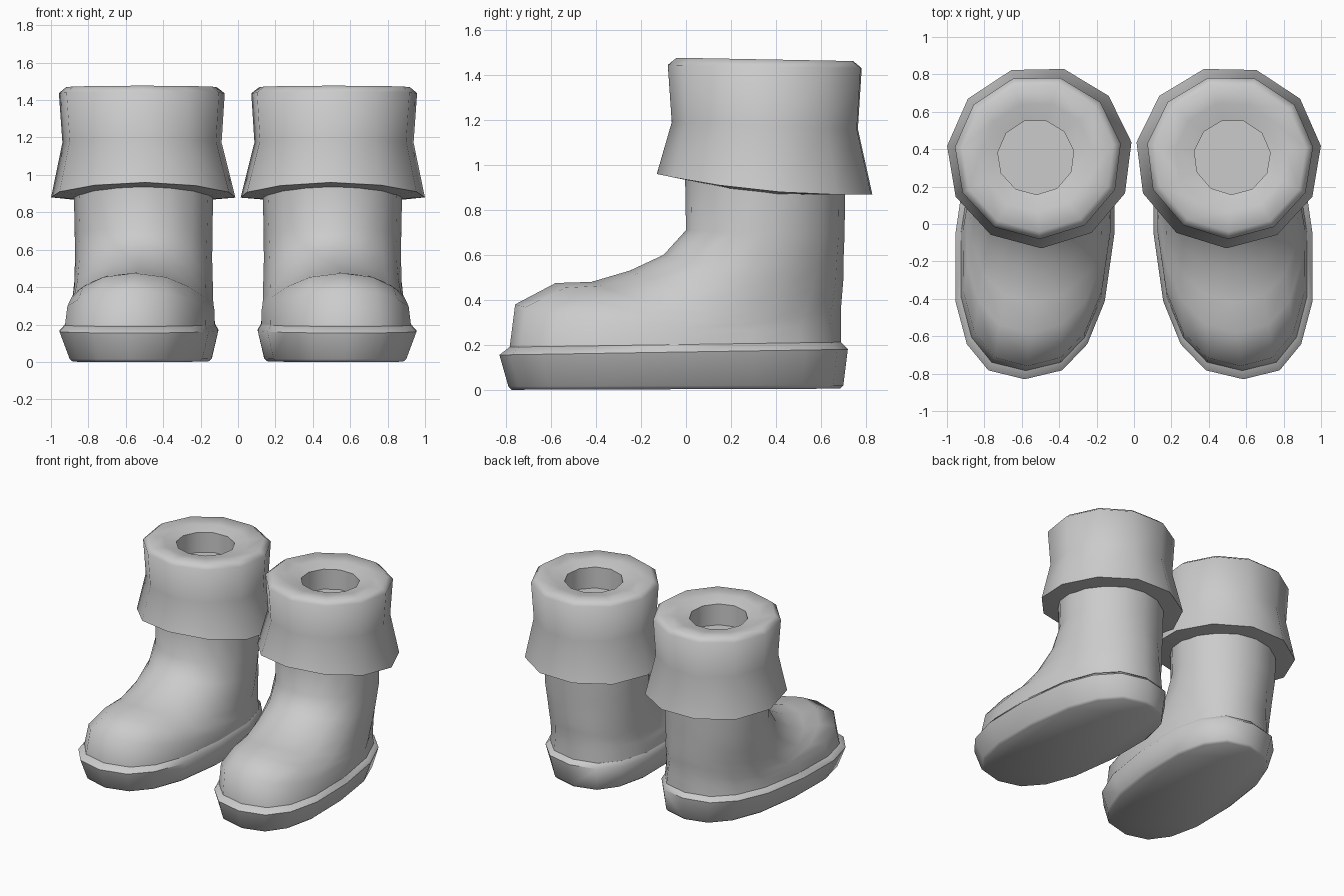
import bpy, bmesh, math

cube = bpy.data.objects.get("Cube")
if cube:
    bpy.data.objects.remove(cube, do_unlink=True)

grey = bpy.data.materials.new("plain_grey")
grey.use_nodes = True
GREY = (0.6, 0.6, 0.6, 1)
grey.diffuse_color = GREY
grey.node_tree.nodes["Principled BSDF"].inputs["Base Color"].default_value = GREY


def power(v, e):
    return math.copysign(abs(v) ** e, v)


def ring(cx, half_width, front, back, n=2.0, skew=0.0, droop=0.0, count=16, phase=0.0):
    """Rounded outline between front and back (y, z) points.
    skew turns the toe outward, droop lowers the sides."""
    (yf, zf), (yb, zb) = front, back
    points = []
    for i in range(count):
        a = math.tau * i / count + phase
        t = (power(math.sin(a), 2 / n) + 1) / 2
        x = cx + half_width * power(math.cos(a), 2 / n) + skew * (0.5 - t)
        z = zf + (zb - zf) * t - droop * math.cos(a) ** 2
        points.append((x, yf + (yb - yf) * t, z))
    return points


def loft(name, rings, side, angle):
    """Skin a stack of rings and close both ends."""
    bm = bmesh.new()
    loops = [[bm.verts.new((side * x, y, z)) for x, y, z in r] for r in rings]
    count = len(loops[0])
    for low, high in zip(loops, loops[1:]):
        for i in range(count):
            j = (i + 1) % count
            bm.faces.new((low[i], low[j], high[j], high[i]))
    bm.faces.new(loops[0])
    bm.faces.new(loops[-1])
    bmesh.ops.recalc_face_normals(bm, faces=bm.faces)
    mesh = bpy.data.meshes.new(name)
    bm.to_mesh(mesh)
    bm.free()
    mesh.materials.append(grey)
    obj = bpy.data.objects.new(name, mesh)
    bpy.context.collection.objects.link(obj)
    bpy.ops.object.select_all(action="DESELECT")
    obj.select_set(True)
    bpy.context.view_layer.objects.active = obj
    bpy.ops.object.shade_smooth_by_angle(angle=math.radians(angle))


# Sole: softened bottom edge, flared wall, sloped lip up to the upper
sole = [
    ring(0.52, 0.36, (-0.775, 0.0), (0.685, 0.005), 2.5, 0.11),
    ring(0.52, 0.378, (-0.79, 0.015), (0.70, 0.02), 2.5, 0.11),
    ring(0.53, 0.425, (-0.83, 0.155), (0.72, 0.18), 2.5, 0.11),
    ring(0.525, 0.40, (-0.785, 0.19), (0.69, 0.212), 2.5, 0.11),
]

# Upper: rings fan from the toe cap back to the upright shaft
upper = [
    ring(0.525, 0.40, (-0.785, 0.185), (0.69, 0.205), 2.5, 0.11),
    ring(0.52, 0.395, (-0.76, 0.38), (0.69, 0.30), 2.4, 0.10, 0.07),
    ring(0.515, 0.385, (-0.58, 0.475), (0.69, 0.37), 2.3, 0.08, 0.12),
    ring(0.51, 0.375, (-0.42, 0.48), (0.695, 0.43), 2.2, 0.06, 0.11),
    ring(0.505, 0.37, (-0.25, 0.53), (0.70, 0.49), 2.1, 0.04, 0.08),
    ring(0.505, 0.367, (-0.10, 0.60), (0.70, 0.56), 2.0, 0.02, 0.04),
    ring(0.505, 0.368, (0.0, 0.71), (0.705, 0.68)),
    ring(0.505, 0.375, (-0.005, 1.0), (0.71, 1.0)),
]


def cuff_ring(cx, r, z_front, z_back, droop=0.0):
    cy, ry = 0.358, r * 0.98
    return ring(cx, r, (cy - ry, z_front), (cy + ry, z_back),
                droop=droop, count=11, phase=math.radians(7))


# Cuff: flared skirt, rounded rim, flat top with a shallow well
cuff = [
    cuff_ring(0.505, 0.36, 0.935, 0.875, 0.03),
    cuff_ring(0.505, 0.498, 0.96, 0.87, 0.03),
    cuff_ring(0.512, 0.43, 1.19, 1.16),
    cuff_ring(0.513, 0.448, 1.445, 1.43),
    cuff_ring(0.515, 0.408, 1.477, 1.462),
    cuff_ring(0.52, 0.30, 1.465, 1.45),
    cuff_ring(0.525, 0.205, 1.44, 1.43),
    cuff_ring(0.525, 0.205, 1.28, 1.28),
]

for label, side in (("left", 1), ("right", -1)):
    loft(label + "_boot_sole", sole, side, 48)
    loft(label + "_boot_upper", upper, side, 70)
    loft(label + "_boot_cuff", cuff, side, 55)
